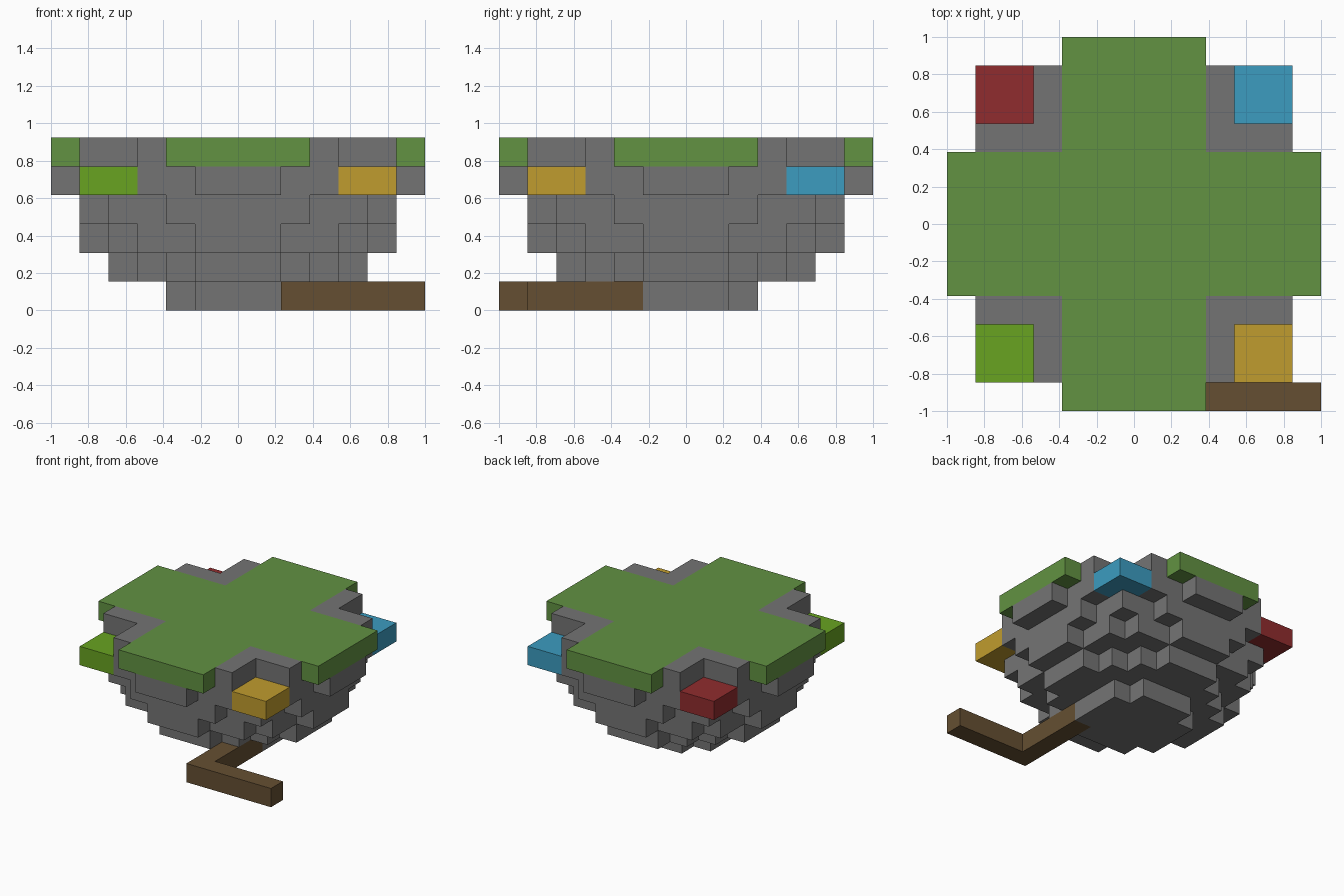
import bpy
import bmesh
from mathutils import Vector

if "Cube" in bpy.data.objects:
    bpy.data.objects.remove(bpy.data.objects["Cube"], do_unlink=True)

CELL = 2 / 13
RADIUS = 6.5
LAYERS = 6


def material(name, rgb):
    """Flat material from 0-255 display values."""
    linear = [((c / 255 + 0.055) / 1.055) ** 2.4 for c in rgb]
    mat = bpy.data.materials.new(name)
    mat.use_nodes = True
    mat.diffuse_color = (*linear, 1)
    mat.node_tree.nodes["Principled BSDF"].inputs["Base Color"].default_value = (*linear, 1)
    return mat


def block(xs, ys, zs):
    """Cells in a box; each range includes both ends."""
    return {(x, y, z)
            for x in range(xs[0], xs[1] + 1)
            for y in range(ys[0], ys[1] + 1)
            for z in range(zs[0], zs[1] + 1)}


def build(name, cells, solid, mat):
    """Skin the cells wherever they do not touch another solid cell."""
    bm = bmesh.new()
    for cell in sorted(cells):
        for axis in range(3):
            for side in (-1, 1):
                n = Vector((0, 0, 0))
                n[axis] = side
                if tuple(int(c + d) for c, d in zip(cell, n)) in solid:
                    continue
                u, w = Vector((0, 0, 0)), Vector((0, 0, 0))
                u[(axis + 1) % 3] = 1
                w[(axis + 2) % 3] = side
                mid = Vector(cell) + Vector((0, 0, 0.5)) + n / 2
                corners = [mid + (a * u + b * w) / 2
                           for a, b in ((-1, -1), (1, -1), (1, 1), (-1, 1))]
                bm.faces.new([bm.verts.new(c * CELL) for c in corners])
    bmesh.ops.remove_doubles(bm, verts=bm.verts, dist=0.001)
    # Merge coplanar squares into clean flat faces
    bmesh.ops.dissolve_limit(bm, angle_limit=0.01, verts=bm.verts, edges=bm.edges)
    mesh = bpy.data.meshes.new(name)
    bm.to_mesh(mesh)
    bm.free()
    mesh.materials.append(mat)
    obj = bpy.data.objects.new(name, mesh)
    bpy.context.collection.objects.link(obj)


# Grass cross on the top layer
top = LAYERS - 1
grass = block((-2, 2), (-6, 6), (top, top)) | block((-6, 6), (-2, 2), (top, top))

# Coloured corner ledges, with open air above them
ledges, air = {}, set()
for name, sx, sy in (("lime", -1, -1), ("gold", 1, -1), ("red", -1, 1), ("blue", 1, 1)):
    xs, ys = sorted((4 * sx, 5 * sx)), sorted((4 * sy, 5 * sy))
    ledges[name] = block(xs, ys, (top - 1, top - 1))
    air |= block(xs, ys, (top, top))

# Wooden walkway bent around one corner
path = block((2, 6), (-6, -6), (0, 0)) | block((2, 2), (-6, -2), (0, 0))

# Stone underside: lower half of a stepped ball
taken = grass | path | set().union(*ledges.values())
stone = {(x, y, z) for x, y, z in block((-6, 6), (-6, 6), (0, top))
         if x * x + y * y + (LAYERS - z) ** 2 <= RADIUS ** 2} - taken - air
solid = stone | taken

build("stone_base", stone, solid, material("stone grey", (116, 116, 116)))
build("grass_top", grass, solid, material("grass green", (98, 146, 66)))
build("wooden_path", path, solid, material("wood brown", (101, 79, 50)))

colours = {"lime": (104, 163, 33), "gold": (192, 156, 46),
           "red": (144, 44, 46), "blue": (60, 156, 192)}
for name, cells in ledges.items():
    build(name + "_ledge", cells, solid, material(name, colours[name]))
